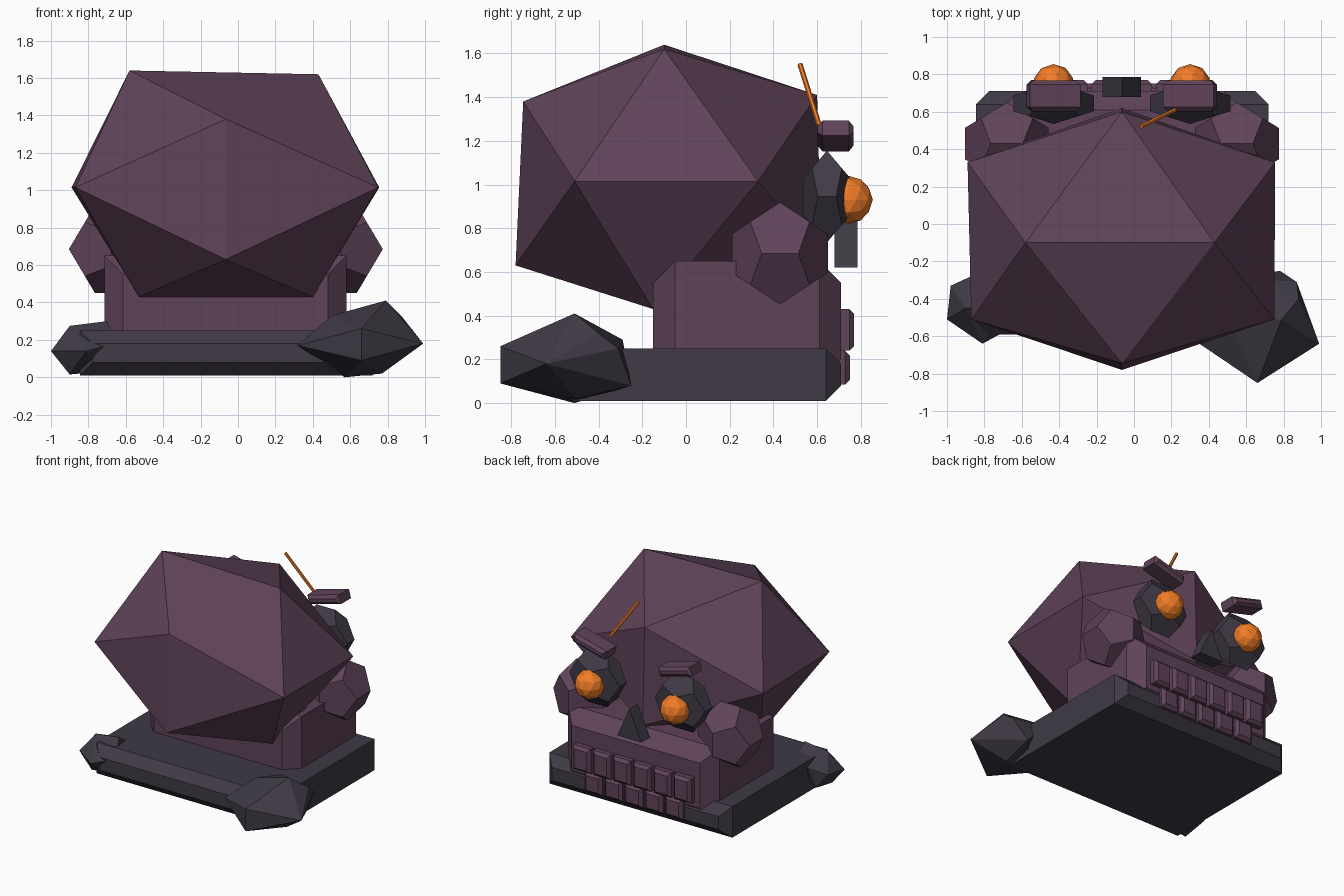
import bpy, bmesh, math
from itertools import product
from mathutils import Vector, Matrix

if "Cube" in bpy.data.objects:
    bpy.data.objects.remove(bpy.data.objects["Cube"])

CX = -0.065  # symmetry plane of the skull


def material(name, rgb):
    m = bpy.data.materials.new(name)
    m.diffuse_color = (*rgb, 1)
    m.use_nodes = True
    m.node_tree.nodes["Principled BSDF"].inputs["Base Color"].default_value = m.diffuse_color
    return m


BONE = material("bone", (0.115, 0.056, 0.100))
STONE = material("stone", (0.050, 0.042, 0.060))
GLOW = material("glow", (0.88, 0.20, 0.02))


def finish(bm, name, mat, matrix=None):
    if matrix:
        bm.transform(matrix)
    bmesh.ops.recalc_face_normals(bm, faces=bm.faces)
    me = bpy.data.meshes.new(name)
    bm.to_mesh(me)
    bm.free()
    me.materials.append(mat)
    ob = bpy.data.objects.new(name, me)
    bpy.context.collection.objects.link(ob)
    return ob


def hull(name, pts, mat, matrix=None):
    bm = bmesh.new()
    for p in pts:
        bm.verts.new(p)
    bmesh.ops.convex_hull(bm, input=bm.verts[:])
    loose = [v for v in bm.verts if not v.link_faces]
    bmesh.ops.delete(bm, geom=loose, context='VERTS')
    bmesh.ops.dissolve_limit(bm, angle_limit=0.01, verts=bm.verts[:], edges=bm.edges[:])
    return finish(bm, name, mat, matrix)


def chamfer_box(name, center, size, c, mat, tilt=0.0):
    """Box whose front and back ends are chamfered all round."""
    hx, hy, hz = (s / 2 for s in size)
    pts = []
    for sx, sy, sz in product((-1, 1), repeat=3):
        pts.append((sx * hx, sy * (hy - c), sz * hz))
        pts.append((sx * (hx - c), sy * hy, sz * (hz - c)))
    m = Matrix.Translation(center) @ Matrix.Rotation(tilt, 4, 'Y')
    return hull(name, pts, mat, m)


def dodecahedron(name, center, scale, mat, turn=0.0):
    g = (1 + 5 ** 0.5) / 2
    pts = list(product((-1, 1), repeat=3))
    for a, b in product((-1 / g, 1 / g), (-g, g)):
        pts += [(0, a, b), (a, b, 0), (b, 0, a)]
    pts = [Vector(p).normalized() for p in pts]
    m = (Matrix.Translation(center) @ Matrix.Diagonal((*scale, 1))
         @ Matrix.Rotation(turn, 4, 'X'))
    return hull(name, pts, mat, m)


# base slab and jaw block
chamfer_box("base_slab", (-0.0625, 0.06, 0.13), (1.565, 1.30, 0.24), 0.07, STONE)
chamfer_box("jaw_block", (-0.0675, 0.28, 0.375), (1.295, 0.86, 0.55), 0.10, BONE)

# cranium: slightly uneven stretched icosahedron
hull("cranium", [
    (-0.58, -0.10, 1.64), (0.43, -0.10, 1.62), (-0.53, -0.15, 0.43), (0.40, -0.15, 0.43),
    (CX, -0.745, 1.38), (CX, -0.78, 0.63), (CX, 0.60, 1.41), (CX, 0.62, 0.66),
    (-0.89, 0.33, 1.015), (-0.87, -0.51, 1.015), (0.755, 0.33, 1.015), (0.75, -0.51, 1.015),
], BONE)

# rocks at the front corners
hull("rock_right", [
    (0.32, -0.62, 0.17), (0.57, -0.51, 0.0), (0.79, -0.51, 0.41), (0.99, -0.64, 0.18),
    (0.66, -0.85, 0.26), (0.66, -0.85, 0.09), (0.87, -0.31, 0.25), (0.78, -0.25, 0.08),
    (0.57, -0.29, 0.29), (0.88, -0.40, 0.32), (0.77, -0.50, 0.02), (0.50, -0.50, 0.33),
], STONE)
hull("rock_left", [
    (-1.0, -0.51, 0.14), (-0.98, -0.33, 0.16), (-0.90, -0.45, 0.275), (-0.70, -0.45, 0.30),
    (-0.68, -0.50, 0.25), (-0.81, -0.64, 0.14), (-0.70, -0.58, 0.17), (-0.85, -0.27, 0.20),
    (-0.74, -0.50, 0.03), (-0.90, -0.50, 0.015), (-0.90, -0.30, 0.05), (-0.70, -0.30, 0.20),
], STONE)

# paired face parts
for side, s in (("left", -1), ("right", 1)):
    dodecahedron("cheek_" + side, (CX + s * 0.615, 0.43, 0.685), (0.24, 0.235, 0.25), BONE,
                 math.radians(90))
    x = CX + s * 0.365
    dodecahedron("socket_" + side, (x, 0.645, 0.945), (0.23, 0.118, 0.225), STONE,
                 math.radians(90))
    bm = bmesh.new()
    bmesh.ops.create_icosphere(bm, subdivisions=2, radius=0.11)
    finish(bm, "eye_" + side, GLOW, Matrix.Translation((x, 0.745, 0.93)))
    chamfer_box("brow_" + side, (x, 0.685, 1.222), (0.28, 0.165, 0.07), 0.022, BONE,
                -s * math.radians(15))

# nose: triangular prism
hull("nose", [(CX + dx, y, z) for y in (0.68, 0.785)
              for dx, z in ((-0.103, 0.62), (0.103, 0.62), (0, 0.85))], STONE)

# teeth
for row, n, y, z, h in (("upper", 6, 0.69, 0.335, 0.19), ("lower", 5, 0.67, 0.162, 0.155)):
    for i in range(n):
        x = CX + (i - (n - 1) / 2) * 0.172
        chamfer_box(f"tooth_{row}_{i + 1}", (x, y, z), (0.15, 0.16, h), 0.022, BONE)

# glowing crack sliver on the brow
a, b = Vector((0.22, 0.61, 1.27)), Vector((0.04, 0.522, 1.55))
bm = bmesh.new()
bmesh.ops.create_cone(bm, cap_ends=True, segments=6, radius1=0.012, radius2=0.012,
                      depth=(b - a).length)
finish(bm, "glow_sliver", GLOW, Matrix.Translation((a + b) / 2)
       @ (b - a).to_track_quat('Z', 'Y').to_matrix().to_4x4())
